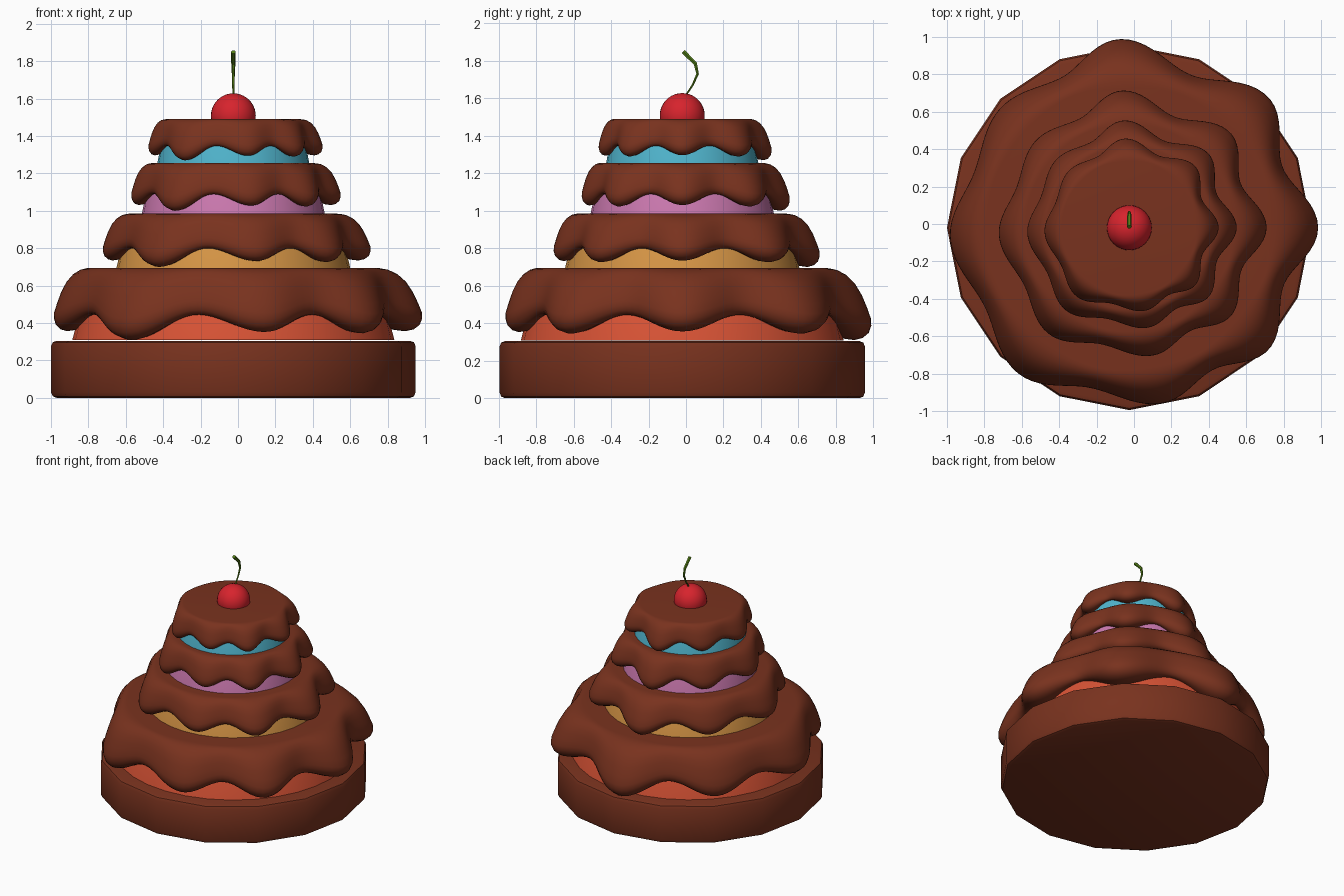
import bpy, bmesh, math
from mathutils import Vector

if "Cube" in bpy.data.objects:
    bpy.data.objects.remove(bpy.data.objects["Cube"])

CX, CY = -0.025, -0.02


def material(name, rgb):
    m = bpy.data.materials.new(name)
    m.diffuse_color = (*rgb, 1)
    m.use_nodes = True
    m.node_tree.nodes["Principled BSDF"].inputs["Base Color"].default_value = m.diffuse_color
    return m


CHOCOLATE = material("chocolate", (0.19, 0.032, 0.013))
RED = material("cherry_red", (0.68, 0.017, 0.026))
GREEN = material("stem_green", (0.09, 0.22, 0.008))


def finish(name, bm, mat, angle=35):
    bmesh.ops.recalc_face_normals(bm, faces=bm.faces)
    me = bpy.data.meshes.new(name)
    bm.to_mesh(me)
    bm.free()
    ob = bpy.data.objects.new(name, me)
    bpy.context.collection.objects.link(ob)
    me.materials.append(mat)
    bpy.ops.object.select_all(action='DESELECT')
    ob.select_set(True)
    bpy.context.view_layer.objects.active = ob
    bpy.ops.object.shade_smooth_by_angle(angle=math.radians(angle))
    return ob


def loft(rings, close_start=True, close_end=True):
    """Skin a list of closed rings of points."""
    bm = bmesh.new()
    vs = [[bm.verts.new(p) for p in ring] for ring in rings]
    n = len(vs[0])
    for a, b in zip(vs, vs[1:]):
        for i in range(n):
            bm.faces.new((a[i], a[(i + 1) % n], b[(i + 1) % n], b[i]))
    if close_start:
        bm.faces.new(vs[0])
    if close_end:
        bm.faces.new(vs[-1])
    return bm


def turned(name, profile, mat, sides=16):
    rings = [[(CX + r * math.cos(2 * math.pi * i / sides),
               CY + r * math.sin(2 * math.pi * i / sides), z) for i in range(sides)]
             for r, z in profile]
    return finish(name, loft(rings), mat, 40)


# Drips around the icing: angle, reach, drop (fractions of the tier's size)
DRIPS = [(0, 1.02, 0.88), (43, 1.03, 0.91), (93, 1.02, 1.0), (137, 0.95, 0.92),
         (183, 0.97, 0.88), (233, 0.99, 1.0), (281, 0.965, 0.89), (319, 1.0, 0.91),
         (360, 1.02, 0.88)]
GAP_REACH, GAP_DROP, TOP_R = 0.89, 0.65, 0.79


def edge(deg):
    """Reach and drop of the icing edge at an angle."""
    for (a0, r0, d0), (a1, r1, d1) in zip(DRIPS, DRIPS[1:]):
        if a0 <= deg <= a1:
            t = (deg - a0) / (a1 - a0)
            r, d = (r0, d0) if t < 0.5 else (r1, d1)
            w = 0.5 + 0.5 * math.cos(2 * math.pi * t)
            return GAP_REACH + (r - GAP_REACH) * w, GAP_DROP + (d - GAP_DROP) * w


# Icing section: outward blend from the top rim to the edge, downward fraction
SECTION = [(-0.15, 0), (0, 0.005), (0.2, 0.03), (0.42, 0.1), (0.62, 0.22), (0.78, 0.38),
           (0.9, 0.55), (0.99, 0.7), (1.0, 0.8), (0.94, 0.9), (0.8, 0.97), (0.6, 1.0),
           (0.35, 0.98), (0.0, 0.92), (-0.3, 0.8)]


def icing(name, top, size, height, n=144):
    rings = []
    for out, down in SECTION:
        ring = []
        for i in range(n):
            deg = 360 * i / n
            reach, drop = edge(deg)
            r = size * (TOP_R + (reach - TOP_R) * out)
            a = math.radians(deg)
            ring.append((CX + r * math.cos(a), CY + r * math.sin(a),
                         top - height * drop * down))
        rings.append(ring)
    return finish(name, loft(rings), CHOCOLATE, 60)


# Base board
turned("base", [(0.945, 0), (0.965, 0.008), (0.975, 0.03), (0.975, 0.275),
                (0.966, 0.297), (0.945, 0.305)], CHOCOLATE)

# Cake tiers: name, colour, bottom, top, size, icing height
TIERS = [("bottom", (0.68, 0.085, 0.035), 0.308, 0.695, 0.99, 0.385),
         ("second", (0.67, 0.30, 0.06), 0.69, 0.985, 0.72, 0.285),
         ("third", (0.60, 0.19, 0.43), 0.98, 1.255, 0.563, 0.255),
         ("top", (0.08, 0.46, 0.61), 1.25, 1.49, 0.468, 0.22)]
for name, rgb, z0, z1, size, h in TIERS:
    turned(name + "_cake", [(size * 0.87, z0), (size * 0.835, z0 + (z1 - z0) * 0.35),
                            (size * 0.75, z1 - h * 0.1)], material(name + "_cake", rgb), 32)
    icing(name + "_icing", z1, size, h)

# Cherry
bm = bmesh.new()
bmesh.ops.create_uvsphere(bm, u_segments=32, v_segments=20, radius=0.12)
bmesh.ops.translate(bm, verts=bm.verts, vec=(CX, CY, 1.508))
finish("cherry", bm, RED, 60)

# Cherry stem, six-sided and widening to its tip
PATH = [(-0.005, 1.61, 0.005), (0.035, 1.67, 0.006), (0.062, 1.73, 0.008),
        (0.05, 1.785, 0.011), (-0.015, 1.85, 0.013)]
pts = [Vector((CX, y, z)) for y, z, r in PATH]
rings = []
for i, p in enumerate(pts):
    t = (pts[min(i + 1, len(pts) - 1)] - pts[max(i - 1, 0)]).normalized()
    side = Vector((1, 0, 0))
    up = t.cross(side)
    rings.append([p + PATH[i][2] * (side * math.cos(k * math.pi / 3) + up * math.sin(k * math.pi / 3))
                  for k in range(6)])
finish("cherry_stem", loft(rings), GREEN, 30)
